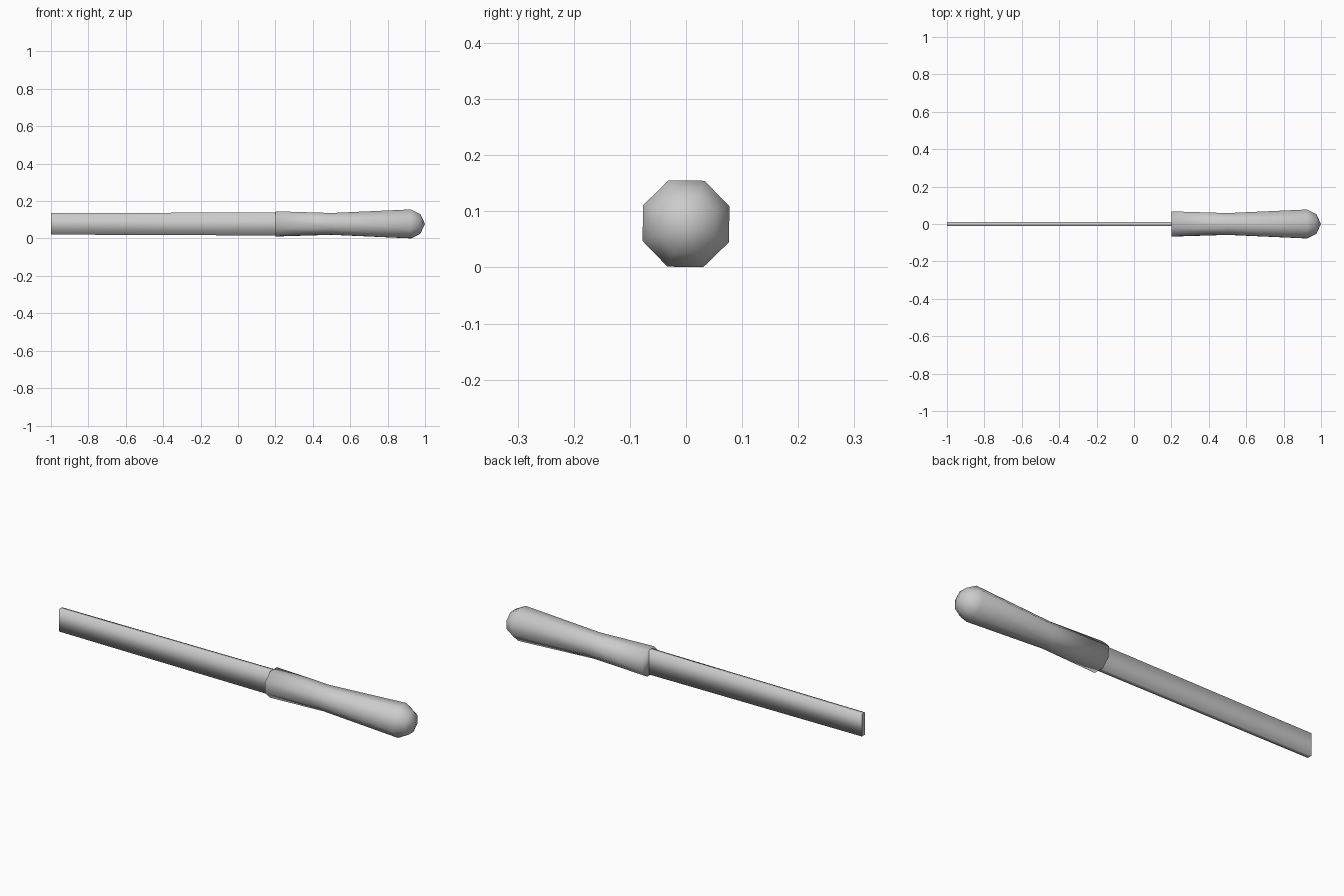
import bpy
import bmesh
import math

cube = bpy.data.objects.get("Cube")
if cube:
    bpy.data.objects.remove(cube, do_unlink=True)

grey = bpy.data.materials.new("plain grey")
grey.use_nodes = True
colour = (0.6, 0.6, 0.6, 1)
grey.diffuse_color = colour
grey.node_tree.nodes["Principled BSDF"].inputs["Base Color"].default_value = colour

AXIS_Z = 0.078


def loft(name, rings, tip_x=None, sharp_ends=False):
    """Skin (x, section points) rings along x, with a flat cap or a pointed tip."""
    bm = bmesh.new()
    loops = [[bm.verts.new((x, y, AXIS_Z + z)) for y, z in pts] for x, pts in rings]
    n = len(loops[0])
    for a, b in zip(loops, loops[1:]):
        for i in range(n):
            j = (i + 1) % n
            bm.faces.new((a[i], a[j], b[j], b[i]))
    caps = [bm.faces.new(loops[0])]
    if tip_x is None:
        caps.append(bm.faces.new(loops[-1]))
    else:
        tip = bm.verts.new((tip_x, 0, AXIS_Z))
        for i in range(n):
            bm.faces.new((loops[-1][i], loops[-1][(i + 1) % n], tip))
    bmesh.ops.recalc_face_normals(bm, faces=bm.faces[:])
    for f in bm.faces:
        f.smooth = True
    if sharp_ends:
        for cap in caps:
            for e in cap.edges:
                e.smooth = False
    mesh = bpy.data.meshes.new(name)
    bm.to_mesh(mesh)
    bm.free()
    mesh.materials.append(grey)
    obj = bpy.data.objects.new(name, mesh)
    bpy.context.collection.objects.link(obj)
    return obj


def octagon(half_height):
    r = half_height / math.cos(math.pi / 8)
    turn = math.pi / 8 - 0.015
    return [(r * math.cos(turn + k * math.pi / 4), r * math.sin(turn + k * math.pi / 4))
            for k in range(8)]


def rectangle(w, h):
    return [(-w, -h), (w, -h), (w, h), (-w, h)]


# Waisted eight-sided handle with a rounded butt
profile = [(0.2, 0.067), (0.5, 0.058), (0.925, 0.077), (0.975, 0.052)]
loft("handle", [(x, octagon(r)) for x, r in profile], tip_x=1.0)

# Thin flat blade, slightly tapered towards the tip
loft("blade", [(-1.0, rectangle(0.012, 0.057)), (0.21, rectangle(0.012, 0.062))],
     sharp_ends=True)
